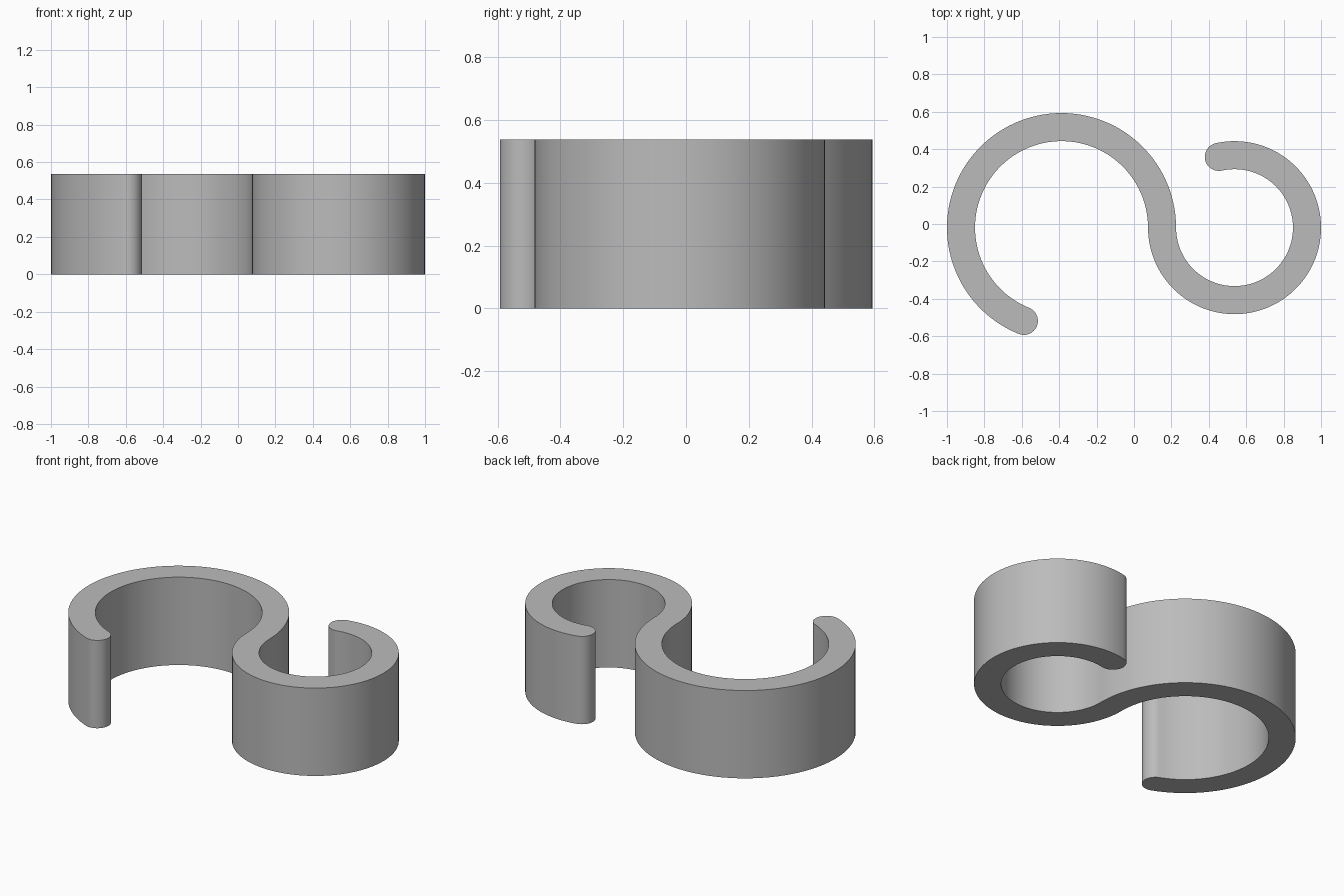
import bpy, bmesh
from math import cos, sin, radians

cube = bpy.data.objects.get("Cube")
if cube:
    bpy.data.objects.remove(cube, do_unlink=True)

HEIGHT = 0.5375
HALF = 0.075                         # half the wall thickness
Y = -0.0195                          # both loops share this centre line
BIG_X, BIG_R, BIG_END = -0.3875, 0.5375, 248
SMALL_X, SMALL_R, SMALL_END = 0.5375, 0.3875, 462.5


def arc(cx, cy, r, start, end, steps):
    """Points along a circular arc, leaving out the first one."""
    angles = [radians(start + (end - start) * i / steps) for i in range(1, steps + 1)]
    return [(cx + r * cos(a), cy + r * sin(a)) for a in angles]


def tip(cx, r, angle):
    """Centre of a rounded end."""
    a = radians(angle)
    return cx + r * cos(a), Y + r * sin(a)


# S-shaped outline: one side, rounded end, other side back, rounded end
outline = arc(BIG_X, Y, BIG_R + HALF, BIG_END, 0, 80)
outline += arc(SMALL_X, Y, SMALL_R - HALF, 180, SMALL_END, 80)
outline += arc(*tip(SMALL_X, SMALL_R, SMALL_END), HALF, SMALL_END + 180, SMALL_END, 24)
outline += arc(SMALL_X, Y, SMALL_R + HALF, SMALL_END, 180, 80)
outline += arc(BIG_X, Y, BIG_R - HALF, 0, BIG_END, 80)
outline += arc(*tip(BIG_X, BIG_R, BIG_END), HALF, BIG_END + 180, BIG_END, 24)

# Extrude the outline into the hook
bm = bmesh.new()
base = bm.faces.new([bm.verts.new((x, y, 0)) for x, y in outline])
top = bmesh.ops.extrude_face_region(bm, geom=[base], use_keep_orig=True)
top_verts = [g for g in top["geom"] if isinstance(g, bmesh.types.BMVert)]
bmesh.ops.translate(bm, verts=top_verts, vec=(0, 0, HEIGHT))
bmesh.ops.recalc_face_normals(bm, faces=bm.faces)
mesh = bpy.data.meshes.new("s_hook")
bm.to_mesh(mesh)
bm.free()

hook = bpy.data.objects.new("s_hook", mesh)
bpy.context.collection.objects.link(hook)

# Plain grey material
grey = bpy.data.materials.new("plain_grey")
grey.use_nodes = True
colour = (0.5, 0.5, 0.5, 1)
grey.diffuse_color = colour
grey.node_tree.nodes["Principled BSDF"].inputs["Base Color"].default_value = colour
mesh.materials.append(grey)

# Smooth walls, crisp rims
bpy.context.view_layer.objects.active = hook
hook.select_set(True)
bpy.ops.object.shade_smooth_by_angle(angle=radians(30))
